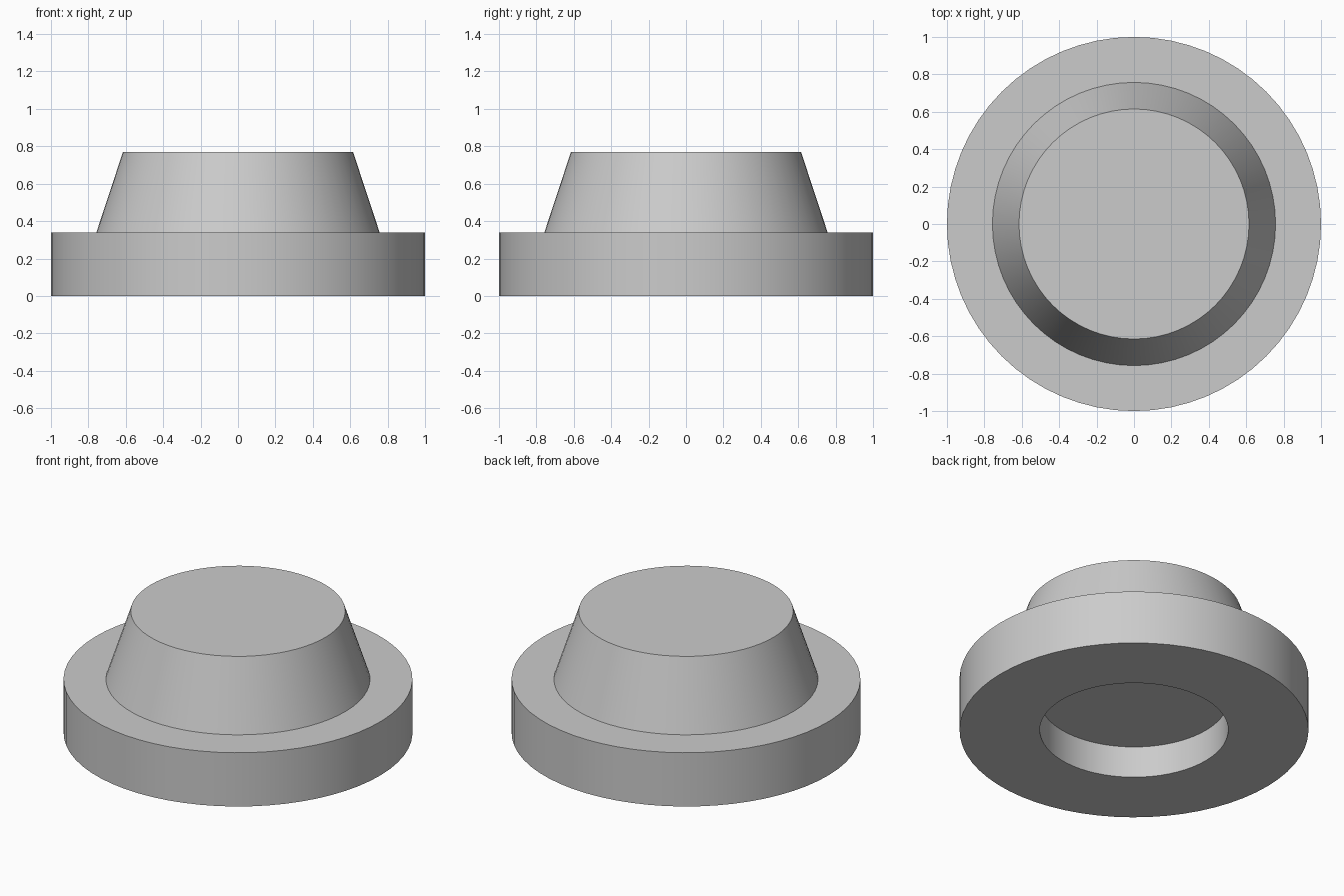
import bpy
import bmesh
from math import cos, sin, tau, radians

SEGMENTS = 64

cube = bpy.data.objects.get("Cube")
if cube:
    bpy.data.objects.remove(cube, do_unlink=True)

# Plain grey material
grey = bpy.data.materials.new("plain grey")
grey.use_nodes = True
colour = (0.6, 0.6, 0.6, 1)
grey.diffuse_color = colour
grey.node_tree.nodes["Principled BSDF"].inputs["Base Color"].default_value = colour


def turned_solid(name, profile):
    """Spin (radius, height) points around z and cap both ends."""
    bm = bmesh.new()
    rings = []
    for radius, height in profile:
        angles = [tau * i / SEGMENTS for i in range(SEGMENTS)]
        rings.append([bm.verts.new((radius * cos(a), radius * sin(a), height))
                      for a in angles])
    for low, high in zip(rings, rings[1:]):
        for i in range(SEGMENTS):
            j = (i + 1) % SEGMENTS
            bm.faces.new((low[i], low[j], high[j], high[i]))
    bm.faces.new(rings[0])
    bm.faces.new(rings[-1])
    bmesh.ops.recalc_face_normals(bm, faces=bm.faces)
    mesh = bpy.data.meshes.new(name)
    bm.to_mesh(mesh)
    bm.free()
    mesh.materials.append(grey)
    obj = bpy.data.objects.new(name, mesh)
    bpy.context.collection.objects.link(obj)
    return obj


# Recess ceiling and wall, flange underside and rim, tapered boss, flat top
plug = turned_solid("flanged_plug", [
    (0.54, 0.2), (0.54, 0), (1, 0), (1, 0.34),
    (0.757, 0.34), (0.615, 0.77),
])

# Smooth round walls with crisp rims
bpy.ops.object.select_all(action="DESELECT")
plug.select_set(True)
bpy.context.view_layer.objects.active = plug
bpy.ops.object.shade_smooth_by_angle(angle=radians(30))
